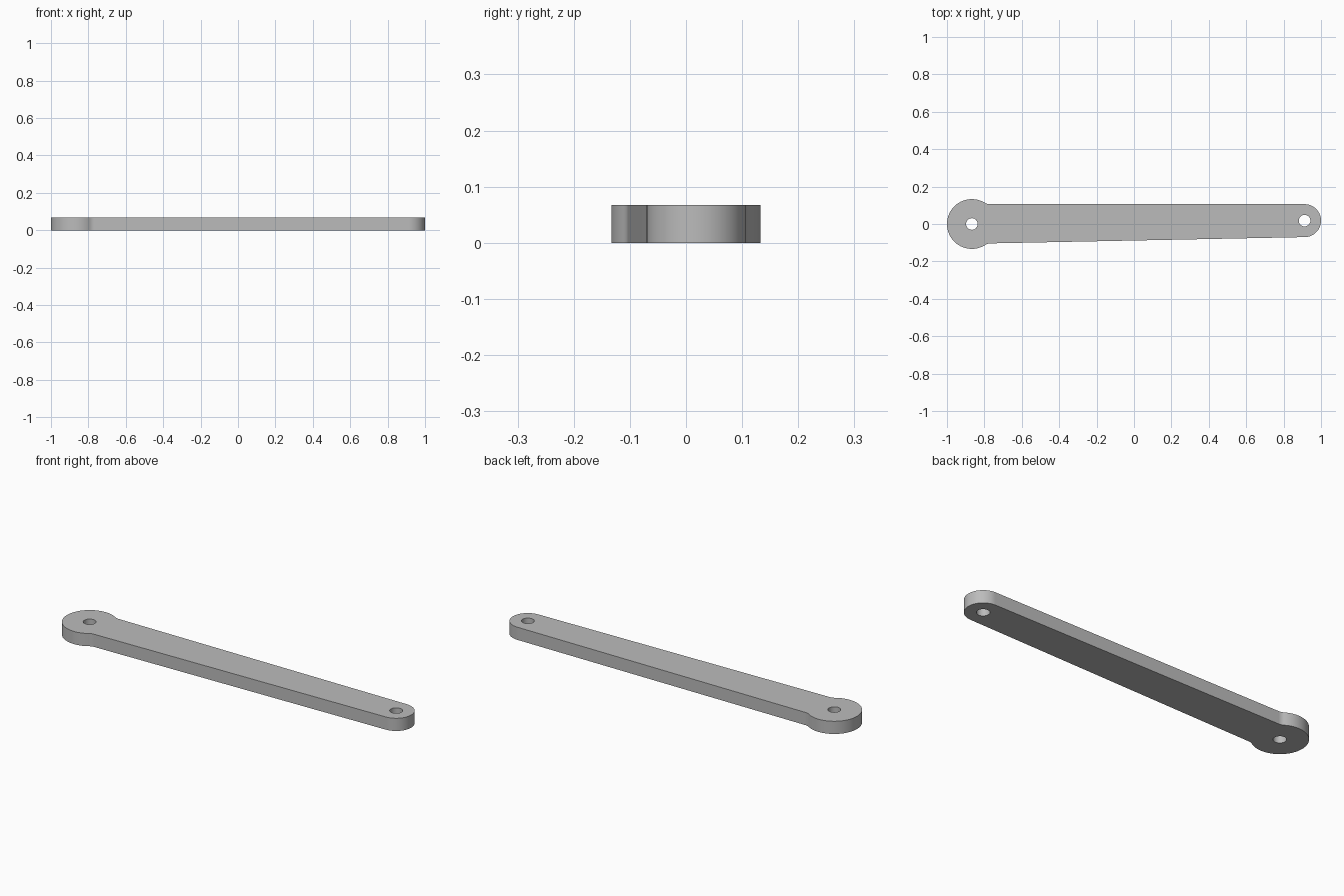
import bpy, bmesh, math
from mathutils import Vector

cube = bpy.data.objects.get("Cube")
if cube:
    bpy.data.objects.remove(cube, do_unlink=True)

THICK = 0.067
BIG, BIG_R = Vector((-0.867, 0)), 0.133
SMALL, SMALL_R = Vector((0.912, 0.018)), 0.088
FILLET_R, HOLE_R = 0.05, 0.031
TAPER = math.atan(0.02)


def arc(center, radius, start, end, steps):
    return [center + radius * Vector((math.cos(a), math.sin(a)))
            for a in (start + (end - start) * i / steps for i in range(steps + 1))]


def neck(normal_angle, side_angle):
    """Centre of the concave fillet between the big end and one straight edge."""
    n = Vector((math.cos(normal_angle), math.sin(normal_angle)))
    u = Vector((math.cos(side_angle), math.sin(side_angle)))
    d = (SMALL - BIG).dot(n) + SMALL_R + FILLET_R
    return BIG + d * n + math.sqrt((BIG_R + FILLET_R) ** 2 - d * d) * u


def direction(a, b):
    return math.atan2(b.y - a.y, b.x - a.x)


# Outline: big end, lower neck, small end, upper neck
half = math.pi / 2
low, high = neck(TAPER - half, TAPER), neck(half, 0)
outline = arc(BIG, BIG_R, direction(BIG, high), direction(BIG, low) + 2 * math.pi, 72)
outline += arc(low, FILLET_R, direction(low, BIG), half + TAPER, 10)[1:]
outline += arc(SMALL, SMALL_R, TAPER - half, half, 40)
outline += arc(high, FILLET_R, -half, direction(high, BIG), 10)[:-1]

# Flat plate with two pivot holes, extruded to thickness
bm = bmesh.new()
loops = [outline] + [arc(c, HOLE_R, 0, 2 * math.pi, 32)[:-1] for c in (BIG, SMALL)]
edges = []
for loop in loops:
    verts = [bm.verts.new((p.x, p.y, 0)) for p in loop]
    edges += [bm.edges.new((v, verts[i - 1])) for i, v in enumerate(verts)]
bmesh.ops.triangle_fill(bm, edges=edges, use_beauty=True, normal=(0, 0, 1))
top = bmesh.ops.extrude_face_region(bm, geom=bm.faces[:], use_keep_orig=True)["geom"]
bmesh.ops.translate(bm, vec=(0, 0, THICK),
                    verts=[g for g in top if isinstance(g, bmesh.types.BMVert)])
bmesh.ops.recalc_face_normals(bm, faces=bm.faces[:])
mesh = bpy.data.meshes.new("link_arm")
bm.to_mesh(mesh)
bm.free()
arm = bpy.data.objects.new("link_arm", mesh)
bpy.context.collection.objects.link(arm)

# Plain grey
grey = bpy.data.materials.new("grey")
grey.use_nodes = True
color = (0.5, 0.5, 0.5, 1)
grey.diffuse_color = color
grey.node_tree.nodes["Principled BSDF"].inputs["Base Color"].default_value = color
mesh.materials.append(grey)

bpy.ops.object.select_all(action="DESELECT")
arm.select_set(True)
bpy.context.view_layer.objects.active = arm
bpy.ops.object.shade_smooth_by_angle(angle=math.radians(30))
